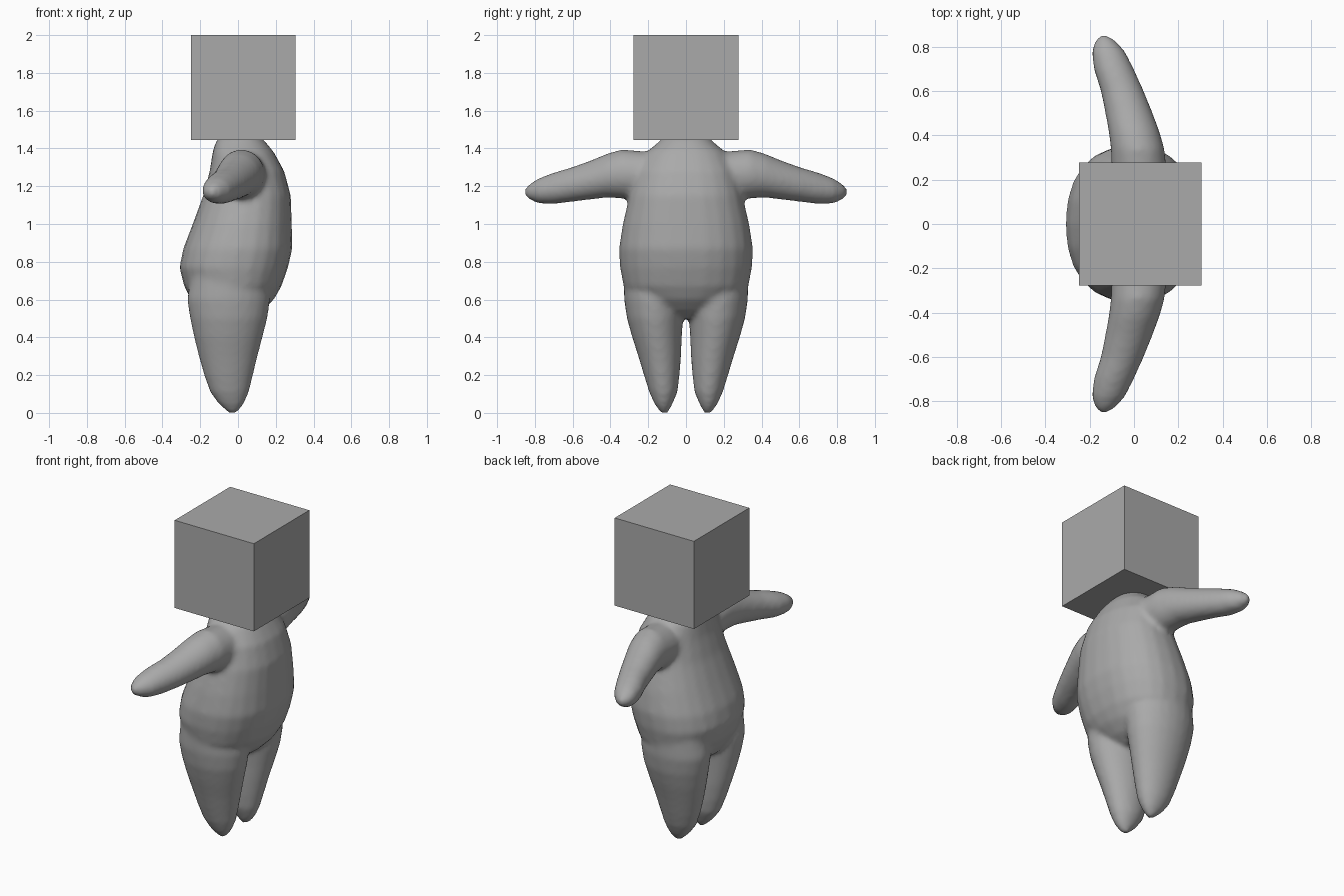
import bpy, bmesh, math
from mathutils import Vector

if "Cube" in bpy.data.objects:
    bpy.data.objects.remove(bpy.data.objects["Cube"])

grey = bpy.data.materials.new("plain grey")
grey.use_nodes = True
colour = (0.4, 0.4, 0.4, 1)
grey.diffuse_color = colour
grey.node_tree.nodes["Principled BSDF"].inputs["Base Color"].default_value = colour


def add_object(name, bm):
    bmesh.ops.recalc_face_normals(bm, faces=bm.faces)
    mesh = bpy.data.meshes.new(name)
    bm.to_mesh(mesh)
    bm.free()
    mesh.materials.append(grey)
    obj = bpy.data.objects.new(name, mesh)
    bpy.context.collection.objects.link(obj)
    return obj


def loft(bm, rings, axis_u, axis_v, sides=24, power=1.0):
    """Skin closed oval rings, each given as (centre, radius u, radius v)."""
    def bend(t):
        return math.copysign(abs(t) ** power, t)
    loops = []
    for centre, ru, rv in rings:
        loop = []
        for i in range(sides):
            a = math.tau * i / sides
            loop.append(bm.verts.new(Vector(centre) + axis_u * ru * bend(math.cos(a))
                                     + axis_v * rv * bend(math.sin(a))))
        loops.append(loop)
    for a, b in zip(loops, loops[1:]):
        for i in range(sides):
            j = (i + 1) % sides
            bm.faces.new((a[i], a[j], b[j], b[i]))
    bm.faces.new(loops[0])
    bm.faces.new(loops[-1])


X, Y, Z = Vector((1, 0, 0)), Vector((0, 1, 0)), Vector((0, 0, 1))
body = bmesh.new()

# Torso: height, back x, belly x, half width
torso = [(0.50, -0.12, 0.06, 0.05), (0.54, -0.21, 0.13, 0.17), (0.60, -0.25, 0.19, 0.26),
         (0.67, -0.285, 0.23, 0.33), (0.77, -0.31, 0.265, 0.35), (0.87, -0.29, 0.288, 0.355),
         (1.0, -0.24, 0.285, 0.335), (1.15, -0.185, 0.28, 0.30), (1.28, -0.15, 0.245, 0.265),
         (1.38, -0.135, 0.19, 0.21), (1.43, -0.12, 0.15, 0.15), (1.46, -0.10, 0.12, 0.12)]
loft(body, [(((a + b) / 2, 0, z), (b - a) / 2, w) for z, a, b, w in torso], X, Y, power=0.88)

# Legs: height, back x, front x, inner y, outer y
leg = [(0.0, -0.05, -0.005, 0.095, 0.135), (0.05, -0.105, 0.033, 0.07, 0.168),
       (0.11, -0.148, 0.058, 0.045, 0.195), (0.2, -0.18, 0.08, 0.034, 0.223),
       (0.3, -0.208, 0.104, 0.026, 0.253), (0.4, -0.233, 0.13, 0.022, 0.285),
       (0.5, -0.254, 0.156, 0.015, 0.313), (0.6, -0.27, 0.17, 0.01, 0.328),
       (0.72, -0.25, 0.16, 0.03, 0.33)]

# Arms: outward y, back x, front x, bottom z, top z
arm = [(0.12, -0.09, 0.14, 1.16, 1.37), (0.22, -0.10, 0.15, 1.13, 1.385),
       (0.34, -0.105, 0.138, 1.135, 1.395), (0.42, -0.115, 0.115, 1.14, 1.372),
       (0.5, -0.13, 0.085, 1.13, 1.338), (0.6, -0.15, 0.045, 1.118, 1.302),
       (0.7, -0.182, 0.0, 1.105, 1.272), (0.78, -0.192, -0.04, 1.108, 1.242),
       (0.83, -0.175, -0.085, 1.13, 1.21), (0.855, -0.15, -0.125, 1.155, 1.185)]

for side in (1, -1):
    loft(body, [(((a + b) / 2, side * (c + d) / 2, z), (b - a) / 2, (d - c) / 2)
                for z, a, b, c, d in leg], X, Y)
    loft(body, [(((a + b) / 2, side * y, (c + d) / 2), (b - a) / 2, (d - c) / 2)
                for y, a, b, c, d in arm], X, Z)

# Blend the torso and limbs into one soft skin
body = add_object("body", body)
skin = body.modifiers.new("skin", "REMESH")
skin.mode = "VOXEL"
skin.voxel_size = 0.016
skin.use_smooth_shade = True
soften = body.modifiers.new("soften", "SMOOTH")
soften.factor = 0.5
soften.iterations = 6

# Cube head
head = bmesh.new()
bmesh.ops.create_cube(head, size=0.555)
bmesh.ops.translate(head, verts=head.verts, vec=(0.028, 0, 1.7225))
add_object("head", head)
